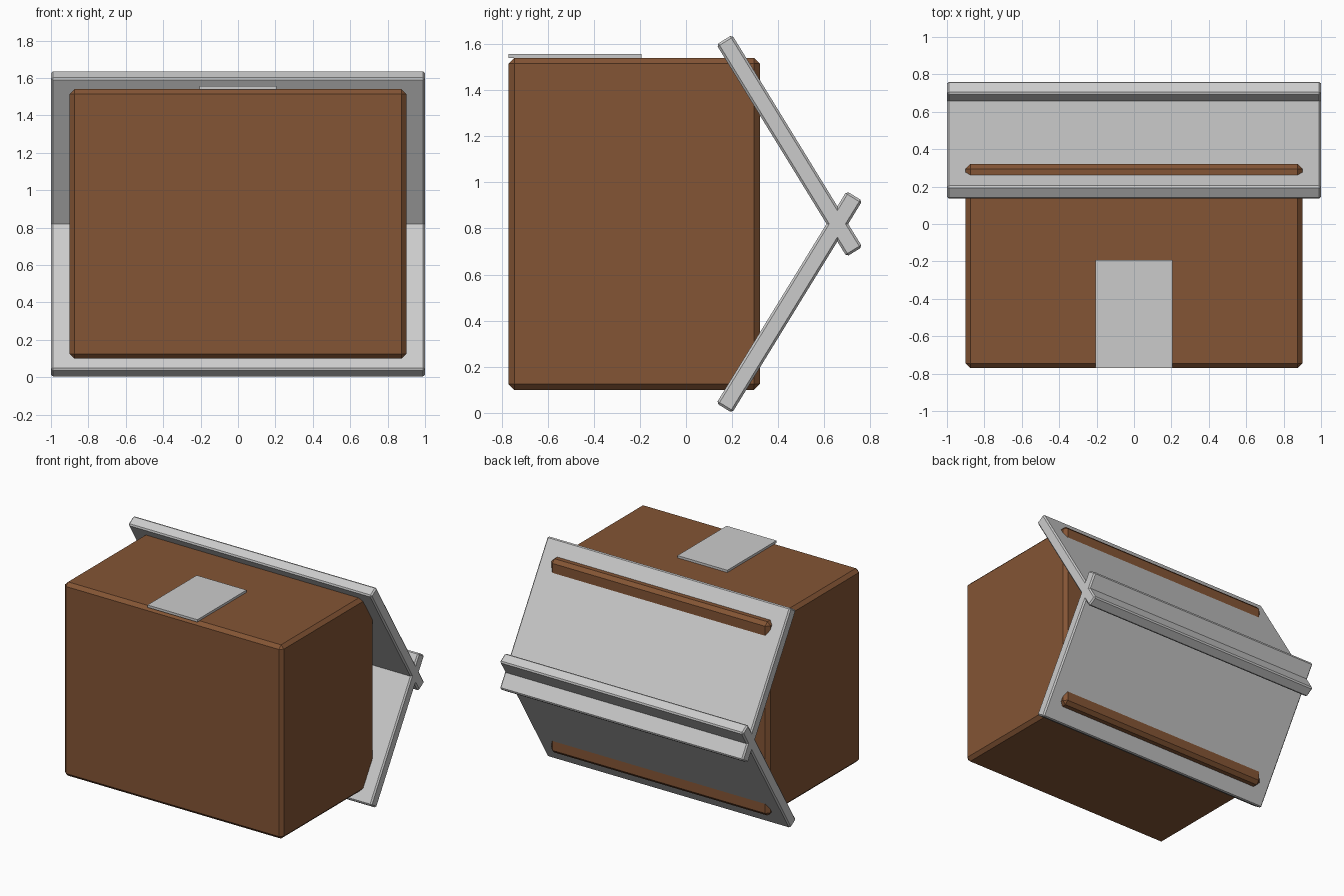
import bpy
from math import atan2
from mathutils import Vector

if "Cube" in bpy.data.objects:
    bpy.data.objects.remove(bpy.data.objects["Cube"])


def box(name, center, size, bevel=0.0, tilt=0.0, material=None):
    """Box with a flat one-segment chamfer, tilted about x."""
    bpy.ops.mesh.primitive_cube_add(size=1, location=center)
    ob = bpy.context.object
    ob.name = name
    ob.scale = size
    bpy.ops.object.transform_apply(location=False, rotation=False, scale=True)
    ob.rotation_euler.x = tilt
    if bevel:
        mod = ob.modifiers.new("chamfer", 'BEVEL')
        mod.width = bevel
        mod.segments = 1
    if material:
        ob.data.materials.append(material)
    return ob


wood = bpy.data.materials.new("brown_wood")
wood.diffuse_color = (0.23, 0.09, 0.035, 1)
wood.use_nodes = True
wood.node_tree.nodes["Principled BSDF"].inputs["Base Color"].default_value = wood.diffuse_color

MID_Z = 0.82

# House body
box("body", (0, -0.225, MID_Z), (1.8, 1.09, 1.44), 0.025, material=wood)

# Two crossing roof panels, mirrored about the middle height
outer = Vector((0.166, 1.619 - MID_Z))
inner = Vector((0.731, 0.699 - MID_Z))
along = outer - inner
mid = (outer + inner) / 2
for name, side in (("upper_roof_panel", 1), ("lower_roof_panel", -1)):
    tilt = atan2(along.y * side, along.x)
    box(name, (0, mid.x, MID_Z + side * mid.y),
        (2.0, along.length, 0.08), 0.01, tilt)

# Door plate
box("door", (0, -0.481, 1.548), (0.41, 0.578, 0.018))
